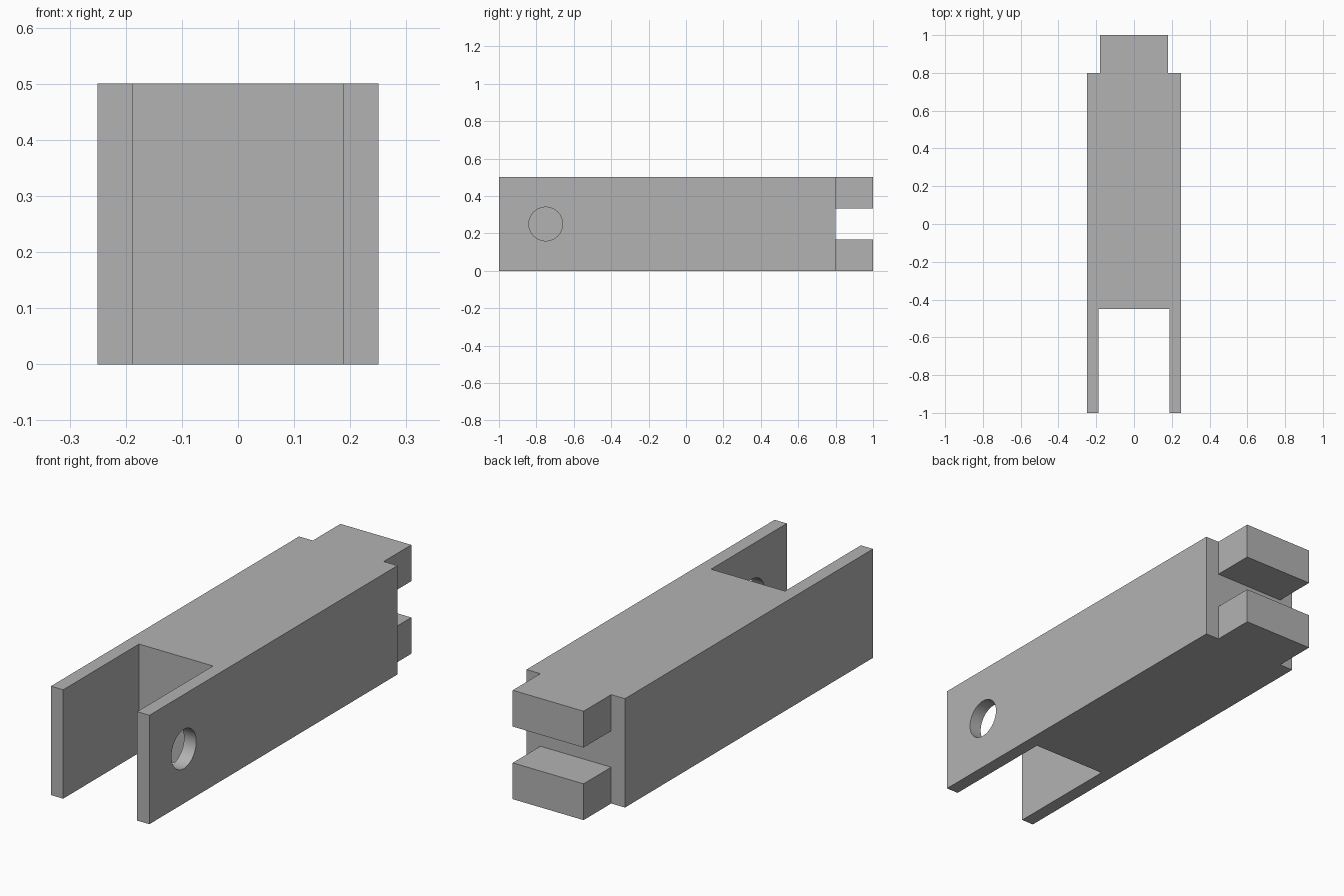
import bpy, bmesh, math
from mathutils import Matrix

cube = bpy.data.objects.get("Cube")
if cube:
    bpy.data.objects.remove(cube, do_unlink=True)

HEIGHT = 0.5

grey = bpy.data.materials.new("plain_grey")
grey.use_nodes = True
colour = (0.45, 0.45, 0.45, 1)
grey.diffuse_color = colour
grey.node_tree.nodes["Principled BSDF"].inputs["Base Color"].default_value = colour


def make_object(name, bm):
    bmesh.ops.recalc_face_normals(bm, faces=bm.faces)
    mesh = bpy.data.meshes.new(name)
    bm.to_mesh(mesh)
    bm.free()
    mesh.materials.append(grey)
    obj = bpy.data.objects.new(name, mesh)
    bpy.context.collection.objects.link(obj)
    return obj


def cut(target, cutter):
    cutter.hide_render = True
    mod = target.modifiers.new(cutter.name, 'BOOLEAN')
    mod.operation = 'DIFFERENCE'
    mod.solver = 'EXACT'
    mod.object = cutter
    bpy.context.view_layer.objects.active = target
    bpy.ops.object.modifier_apply(modifier=mod.name)
    bpy.data.objects.remove(cutter, do_unlink=True)


# Beam: mirrored plan outline with fork at the front and tongue at the back
half = [(0.188, -0.45), (0.188, -1), (0.25, -1), (0.25, 0.8), (0.18, 0.8), (0.18, 1)]
outline = half + [(-x, y) for x, y in reversed(half)]
bm = bmesh.new()
face = bm.faces.new([bm.verts.new((x, y, 0)) for x, y in outline])
top = bmesh.ops.extrude_face_region(bm, geom=[face])["geom"]
bmesh.ops.translate(bm, vec=(0, 0, HEIGHT),
                    verts=[v for v in top if isinstance(v, bmesh.types.BMVert)])
beam = make_object("forked_beam", bm)

# Slot splitting the tongue into two tenons
bm = bmesh.new()
bmesh.ops.create_cube(bm, size=1, matrix=Matrix.Translation((0, 1, HEIGHT / 2))
                      @ Matrix.Diagonal((1, 0.4, HEIGHT / 3, 1)))
cut(beam, make_object("tenon_slot", bm))

# Round pin hole through the left fork arm only
bm = bmesh.new()
bmesh.ops.create_cone(bm, cap_ends=True, segments=64, radius1=0.09, radius2=0.09, depth=0.2,
                      matrix=Matrix.Translation((0.22, -0.75, HEIGHT / 2))
                      @ Matrix.Rotation(math.pi / 2, 4, 'Y'))
cut(beam, make_object("pin_hole", bm))

# Smooth the bore, keep the box edges sharp
bpy.ops.object.select_all(action='DESELECT')
beam.select_set(True)
bpy.context.view_layer.objects.active = beam
bpy.ops.object.shade_smooth_by_angle(angle=math.radians(30))
